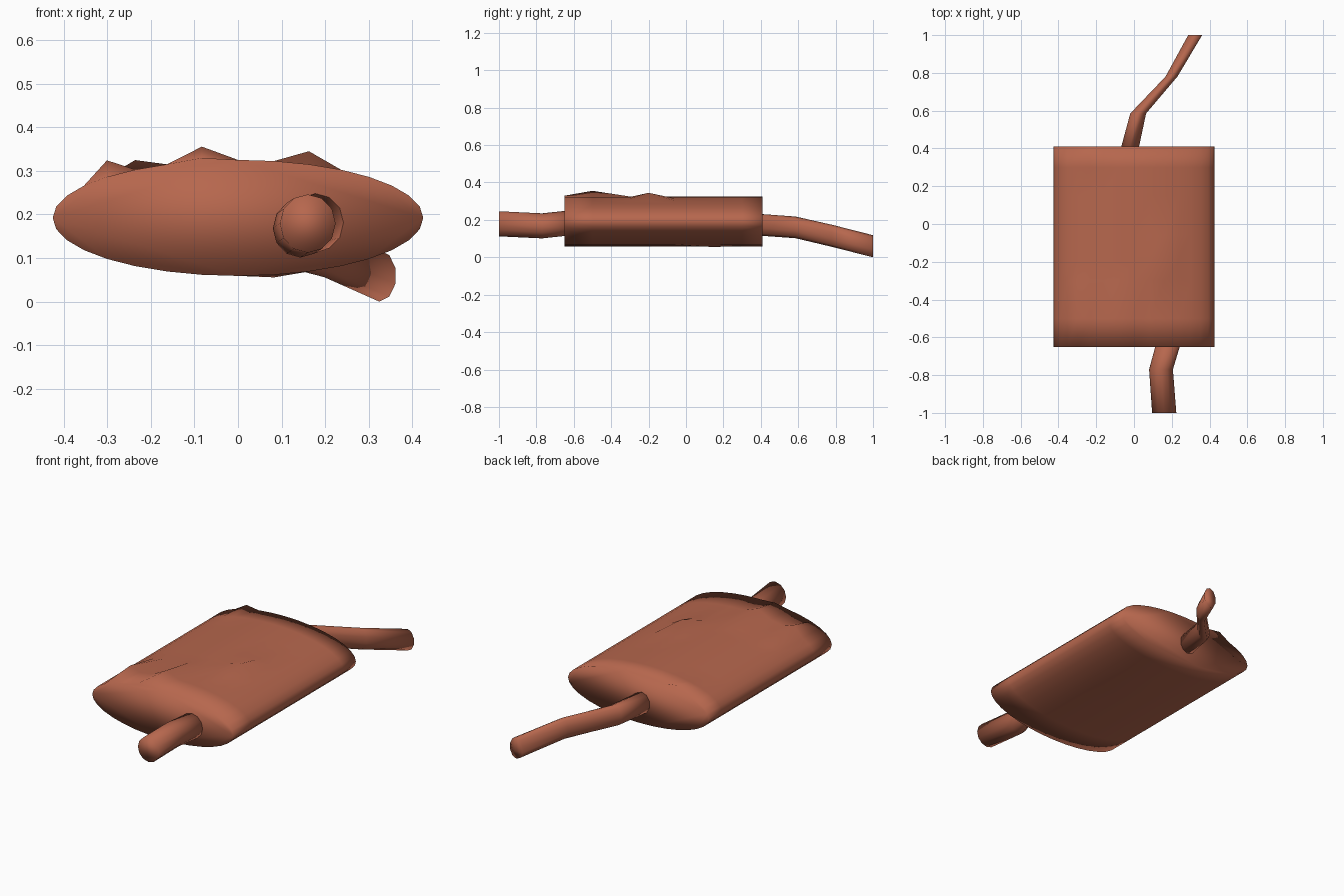
import bpy, bmesh, math

if "Cube" in bpy.data.objects:
    bpy.data.objects.remove(bpy.data.objects["Cube"])

rust = bpy.data.materials.new("terracotta")
rust.diffuse_color = (0.47, 0.135, 0.075, 1)
rust.use_nodes = True
rust.node_tree.nodes["Principled BSDF"].inputs["Base Color"].default_value = rust.diffuse_color


def loft(name, sections, sides, bumps=None):
    """Skin ellipses (y, cx, cz, rx, rz) along y; bumps lift (section, side) points."""
    bm = bmesh.new()
    rings = []
    for i, (y, cx, cz, rx, rz) in enumerate(sections):
        ring = []
        for k in range(sides):
            a = 2 * math.pi * k / sides          # k = 0 is the top, k grows toward +x
            z = cz + rz * math.cos(a)
            if bumps:
                z += bumps.get((i, k), 0) + bumps.get((i, k - sides), 0)
            ring.append(bm.verts.new((cx + rx * math.sin(a), y, z)))
        rings.append(ring)
    for r0, r1 in zip(rings, rings[1:]):
        for k in range(sides):
            j = (k + 1) % sides
            bm.faces.new((r0[k], r0[j], r1[j], r1[k]))
    bm.faces.new(rings[0])
    bm.faces.new(rings[-1])
    bmesh.ops.recalc_face_normals(bm, faces=bm.faces[:])
    for f in bm.faces:
        f.smooth = True
    me = bpy.data.meshes.new(name)
    bm.to_mesh(me)
    bm.free()
    me.materials.append(rust)
    ob = bpy.data.objects.new(name, me)
    bpy.context.collection.objects.link(ob)
    return ob


# flattened silencer drum with a few dented ridges
stations = [-0.65, -0.5, -0.3, -0.2, -0.06, 0.15, 0.30, 0.41]
loft("muffler_body", [(y, 0, 0.192, 0.425, 0.133) for y in stations], 32,
     {(1, -1): 0.033, (0, -1): 0.007, (3, 2): 0.030,
      (1, -4): 0.038, (7, -3): 0.022, (5, 15): -0.006})

# front pipe, slightly kinked
loft("front_pipe", [(-1.0, 0.16, 0.179, 0.064, 0.067),
                    (-0.77, 0.143, 0.168, 0.063, 0.067),
                    (-0.63, 0.183, 0.183, 0.065, 0.067)], 12)

# rear tailpipe, sweeping sideways and down to the ground
loft("tail_pipe", [(0.39, -0.025, 0.174, 0.050, 0.058),
                   (0.585, 0.022, 0.160, 0.044, 0.058),
                   (0.78, 0.198, 0.115, 0.033, 0.059),
                   (1.0, 0.324, 0.059, 0.039, 0.059)], 10)
